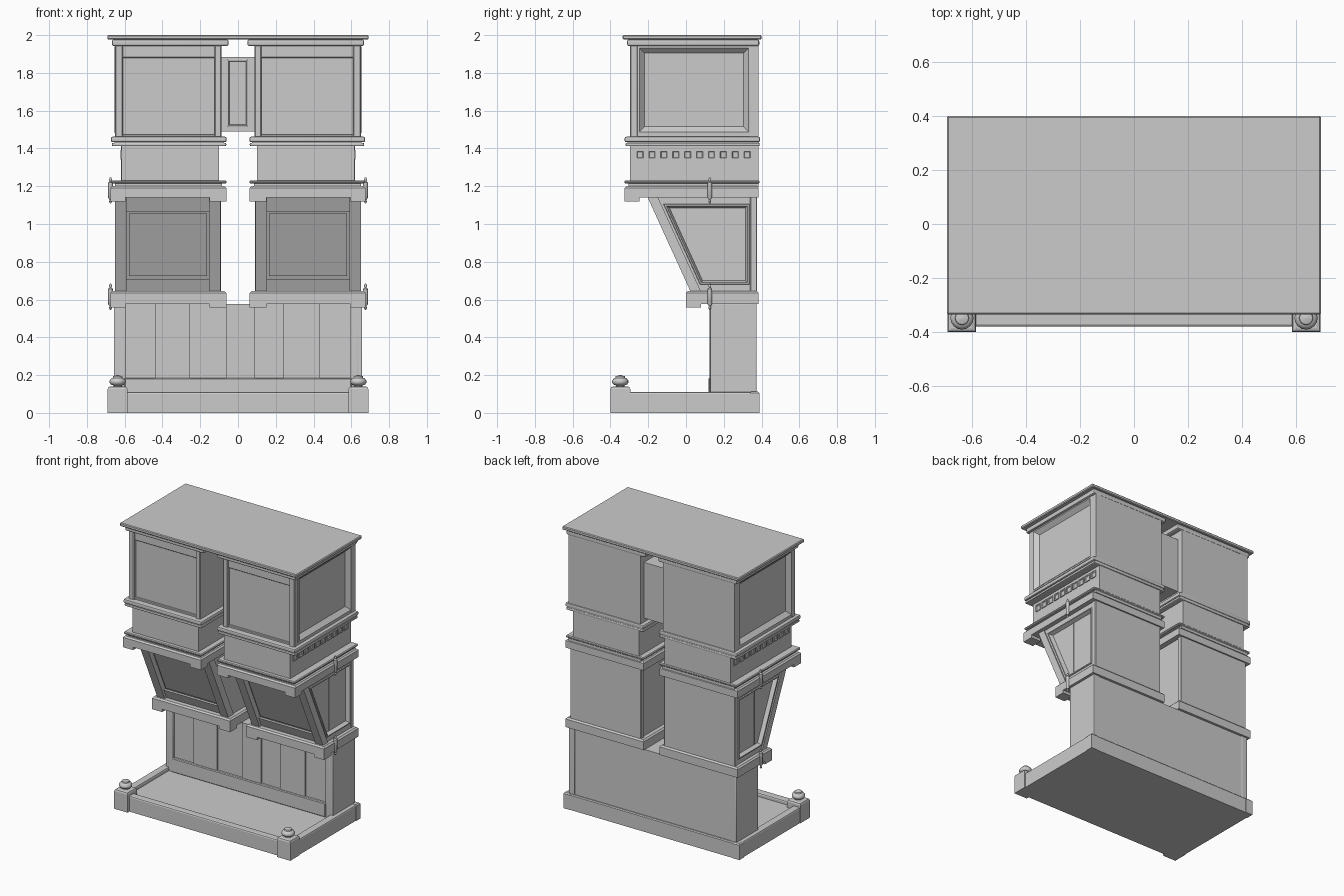
import bpy, bmesh, math
from mathutils import Vector

if "Cube" in bpy.data.objects:
    bpy.data.objects.remove(bpy.data.objects["Cube"])


def finish(name, bm, mirror=False, angle=20):
    bmesh.ops.recalc_face_normals(bm, faces=bm.faces)
    me = bpy.data.meshes.new(name)
    bm.to_mesh(me)
    bm.free()
    ob = bpy.data.objects.new(name, me)
    bpy.context.collection.objects.link(ob)
    bpy.ops.object.select_all(action='DESELECT')
    ob.select_set(True)
    bpy.context.view_layer.objects.active = ob
    bpy.ops.object.shade_smooth_by_angle(angle=math.radians(angle))
    if mirror:
        ob.modifiers.new("Mirror", 'MIRROR')
    return ob


def skin(bm, loops):
    """Closed solid through a list of equal-length loops."""
    rings = [[bm.verts.new(p) for p in lp] for lp in loops]
    n = len(rings[0])
    for a, b in zip(rings, rings[1:]):
        for i in range(n):
            j = (i + 1) % n
            bm.faces.new((a[i], a[j], b[j], b[i]))
    bm.faces.new(rings[0])
    bm.faces.new(rings[-1])


def box(name, x, y, z, bevel=0.0, seg=1, mirror=False, top_only=False):
    bm = bmesh.new()
    skin(bm, [[(x[0], y[0], h), (x[1], y[0], h), (x[1], y[1], h), (x[0], y[1], h)] for h in z])
    if bevel:
        edges = [e for e in bm.edges if not top_only or all(v.co.z > z[1] - 1e-5 for v in e.verts)]
        bmesh.ops.bevel(bm, geom=edges, offset=bevel, segments=seg, profile=0.5, affect='EDGES')
    return finish(name, bm, mirror)


def prism(name, x, yz, mirror=True):
    bm = bmesh.new()
    skin(bm, [[(h, p[0], p[1]) for p in yz] for h in x])
    return finish(name, bm, mirror)


def inset(poly, d):
    """Offset a counter-clockwise polygon inwards."""
    out, n = [], len(poly)
    for i in range(n):
        p = Vector(poly[i])
        a = (p - Vector(poly[i - 1])).normalized()
        b = (Vector(poly[(i + 1) % n]) - p).normalized()
        na, nb = Vector((-a.y, a.x)), Vector((-b.y, b.x))
        out.append(p + (na + nb) * (d / (1 + na.dot(nb))))
    return out


def side_panel(name, polys, x, steps):
    """Moulded panels on the x side: steps are (inset, depth)."""
    bm = bmesh.new()
    for poly in polys:
        skin(bm, [[(x + h, p.x, p.y) for p in inset(poly, d)] for d, h in steps])
    return finish(name, bm, True)


def rect(a, b, c, d):
    return [(a, c), (b, c), (b, d), (a, d)]


def lathe(name, cx, cy, rz, n=16):
    bm = bmesh.new()
    skin(bm, [[(cx + r * math.cos(2 * math.pi * i / n), cy + r * math.sin(2 * math.pi * i / n), z)
               for i in range(n)] for r, z in rz])
    return finish(name, bm, True, 40)


# Base tray, rim and posts
box("base_floor", (-.66, .66), (-.36, .37), (0, .085))
box("base_front_rim", (-.66, .66), (-.38, -.325), (.0, .11), .01, 2, False, True)
box("base_side_rim", (.63, .685), (-.36, .385), (0, .11), .01, 2, True, True)
box("base_back_rim", (-.66, .66), (.33, .385), (0, .11), .006, 1, False, True)
box("base_back_corner", (.635, .69), (.335, .388), (0, .112), .008, 1, True, True)
box("base_front_post", (.585, .69), (-.4, -.295), (0, .14), .014, 2, True, True)
lathe("post_ball", .637, -.348,
      [(.025, .13), (.022, .145), (.036, .15), (.043, .16), (.043, .17), (.034, .183),
       (.026, .186), (.024, .194), (.004, .2)])

# Lower wall with planks
box("wall_core", (-.63, .63), (.145, .36), (.08, .575))
box("wall_side", (.61, .657), (.127, .374), (.08, .58), .006, 2, True)
box("wall_front_corner", (.595, .635), (.125, .17), (.08, .575), .006, 2, True)
box("wall_back_panel", (-.612, .612), (.35, .37), (.1, .575))
box("wall_bottom_rail", (-.6, .6), (.118, .16), (.085, .185), .005)
seams = [-.595, -.44, -.255, -.06, .09, .24, .435, .595]
for i, (a, b) in enumerate(zip(seams, seams[1:])):
    box(f"wall_plank_{i}", (a, b), (.128 if i % 2 else .138, .16), (.18, .577))

# Aprons with bracket feet below and above the slanted bins
for tag, y0, z0, z1, foot in (("lower", 0.0, .577, .645, .557), ("upper", -.325, 1.14, 1.2, 1.12)):
    box(tag + "_apron", (.062, .675), (y0, .385), (z0, z1), .01, 1, True, True)
    box(tag + "_inner_foot", (.062, .15), (y0, y0 + .08), (foot, z0 + .03), 0, 1, True)
    box(tag + "_outer_foot", (.595, .675), (y0, y0 + .08), (foot, z0 + .03), 0, 1, True)
    lathe(tag + "_finial", .675, .126,
          [(.003, foot - .012), (.008, foot - .002), (.005, foot + .008), (.012, foot + .018),
           (.013, foot + .1), (.005, foot + .106), (.008, foot + .116), (.003, foot + .127)], 10)

# Slanted bins
B, T = (.025, .64), (-.205, 1.145)


def front_y(z):
    t = (z - B[1]) / (T[1] - B[1])
    return B[0] + t * (T[0] - B[0])


def slant(z0, z1, d0, d1):
    return [(front_y(z0) + d0, z0), (front_y(z1) + d0, z1), (front_y(z1) + d1, z1), (front_y(z0) + d1, z0)]


prism("bin_core", (.1, .615), [(front_y(.64) + .04, .64), (front_y(1.145) + .04, 1.145), (.37, 1.145), (.37, .64)])
prism("bin_inner_stile", (.092, .153), slant(.64, 1.145, 0, .06))
prism("bin_outer_stile", (.59, .65), slant(.64, 1.145, 0, .055))
prism("bin_bottom_rail", (.15, .595), slant(.64, .71, .02, .06))
prism("bin_top_rail", (.15, .595), slant(1.065, 1.145, .02, .06))
prism("bin_front_panel", (.165, .577), slant(.725, 1.055, .03, .06))
box("bin_back", (.09, .645), (.34, .375), (.64, 1.145), .003, 1, True)
side_panel("bin_side_panel", [[(front_y(.645) + .03, .645), (.37, .645), (.37, 1.14), (front_y(1.14) + .03, 1.14)]],
           .642, [(0, -.03), (0, 0), (.034, 0), (.037, .006), (.044, .006), (.055, -.02)])
box("bin_side_seam", (.615, .625), (.124, .128), (.7, 1.09), 0, 1, True)

# Drawer band with small square coffers on the sides
box("band_step", (.085, .65), (-.305, .385), (1.195, 1.218), 0, 1, True)
box("band_moulding", (.06, .67), (-.325, .39), (1.214, 1.231), .005, 1, True)
box("band_body", (.1, .617), (-.297, .384), (1.225, 1.42), 0, 1, True)
coffers = [rect(-.267 + .063 * i, -.219 + .063 * i, 1.342, 1.391) for i in range(10)]
side_panel("band_coffers", coffers, .617, [(0, -.01), (0, .006), (.007, .006), (.011, .001)])
box("band_side_seam", (.61, .619), (.124, .128), (1.23, 1.415), 0, 1, True)

# Waist moulding
box("waist_lower_moulding", (.062, .668), (-.32, .39), (1.412, 1.43), .007, 2, True)
box("waist_neck", (.075, .655), (-.31, .387), (1.425, 1.437), 0, 1, True)
box("waist_upper_moulding", (.06, .673), (-.325, .392), (1.433, 1.462), .009, 2, True)

# Upper cabinets
box("cabinet_core", (.088, .62), (-.272, .384), (1.455, 1.95), 0, 1, True)
box("cabinet_inner_stile", (.088, .125), (-.297, -.25), (1.455, 1.95), .005, 1, True)
box("cabinet_outer_stile", (.608, .65), (-.297, -.255), (1.455, 1.95), .005, 1, True)
box("cabinet_back_stile", (.6, .65), (.34, .385), (1.455, 1.95), 0, 1, True)
box("cabinet_top_rail", (.12, .612), (-.285, -.26), (1.88, 1.95), .003, 1, True)
box("cabinet_bottom_rail", (.12, .612), (-.285, -.26), (1.455, 1.475), .003, 1, True)
for tag, z in (("lower", (1.455, 1.485)), ("upper", (1.935, 1.95))):
    box("cabinet_side_rail_" + tag, (.6, .648), (-.26, .345), z, 0, 1, True)
side_panel("cabinet_side_panel", [rect(-.257, .342, 1.478, 1.942)], .648,
           [(0, -.03), (0, .004), (.01, .006), (.038, -.022)])
box("cabinet_side_seam", (.615, .628), (.124, .128), (1.52, 1.9), 0, 1, True)

# Crown
box("crown_moulding", (.05, .668), (-.312, .388), (1.942, 1.977), .01, 2, True)
box("crown_slab", (-.692, .692), (-.335, .4), (1.976, 2.0), .005, 1)

# Bridge panel between the cabinets
box("bridge_block", (-.092, .092), (.13, .345), (1.49, 1.885))
bm = bmesh.new()
outline = rect(-.058, .054, 1.515, 1.872)
skin(bm, [[(p.x, .13 - h, p.y) for p in inset(outline, d)]
          for d, h in ((0, -.01), (0, .008), (.008, .012), (.012, .001))])
finish("bridge_frame", bm)
